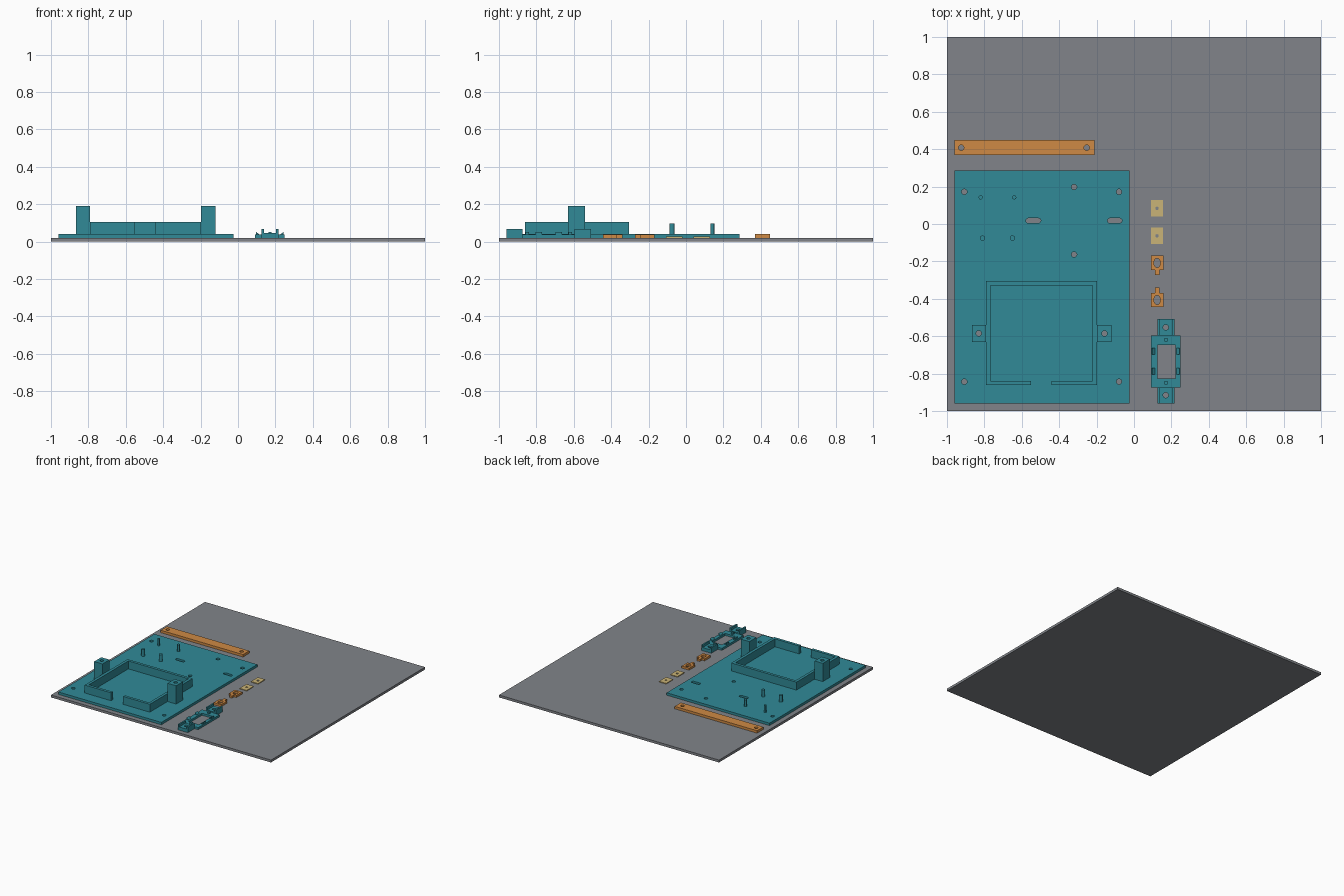
import bpy, bmesh, math

if "Cube" in bpy.data.objects:
    bpy.data.objects.remove(bpy.data.objects["Cube"])


def material(name, rgb):
    m = bpy.data.materials.new(name)
    m.diffuse_color = (*[(c / 255) ** 2.2 for c in rgb], 1)
    m.use_nodes = True
    m.node_tree.nodes["Principled BSDF"].inputs["Base Color"].default_value = m.diffuse_color
    return m


GREY = material("bed grey", (128, 131, 136))
TEAL = material("teal plastic", (52, 137, 150))
ORANGE = material("orange plastic", (205, 137, 70))
TAN = material("tan plastic", (200, 178, 118))


def rect(x0, x1, y0, y1):
    return [(x0, y0), (x1, y0), (x1, y1), (x0, y1)]


def oval(x, y, rx=0.0145, ry=None, n=20):
    ry = ry or rx
    return [(x + rx * math.cos(math.tau * i / n), y + ry * math.sin(math.tau * i / n))
            for i in range(n)]


def slot(x0, x1, y, r):
    """Rounded slot outline along x."""
    right = [(x1 - r + r * math.cos(a), y + r * math.sin(a))
             for a in [math.pi * (i / 8 - 0.5) for i in range(9)]]
    return right + [(x0 + x1 - px, 2 * y - py) for px, py in right]


def slab(name, mat, z0, z1, outline, holes=()):
    """Extrude a flat outline with through holes from z0 to z1."""
    cu = bpy.data.curves.new(name, 'CURVE')
    cu.dimensions = '2D'
    cu.fill_mode = 'BOTH'
    cu.extrude = (z1 - z0) / 2
    for loop in [outline, *holes]:
        sp = cu.splines.new('POLY')
        sp.points.add(len(loop) - 1)
        for p, (x, y) in zip(sp.points, loop):
            p.co = (x, y, 0, 1)
        sp.use_cyclic_u = True
    tmp = bpy.data.objects.new(name + "_outline", cu)
    bpy.context.collection.objects.link(tmp)
    dg = bpy.context.evaluated_depsgraph_get()
    me = bpy.data.meshes.new_from_object(tmp.evaluated_get(dg))
    bpy.data.objects.remove(tmp)
    bpy.data.curves.remove(cu)
    bm = bmesh.new()
    bm.from_mesh(me)
    bmesh.ops.remove_doubles(bm, verts=bm.verts, dist=1e-5)
    bmesh.ops.translate(bm, verts=bm.verts, vec=(0, 0, (z0 + z1) / 2))
    bmesh.ops.recalc_face_normals(bm, faces=bm.faces)
    for f in bm.faces:
        f.smooth = False
    bm.to_mesh(me)
    bm.free()
    me.name = name
    me.materials.clear()
    me.materials.append(mat)
    ob = bpy.data.objects.new(name, me)
    bpy.context.collection.objects.link(ob)
    return ob


BED, DECK = 0.02, 0.04

# Print bed
slab("print_bed", GREY, 0, BED, rect(-1, 1, -1, 1))

# Base board with screw holes, cable slots and post bores
posts = [(-0.865, -0.79, -0.83), (-0.198, -0.12, -0.158)]
screws = [(-0.907, 0.172), (-0.08, 0.172), (-0.32, 0.198), (-0.32, -0.163),
          (-0.907, -0.843), (-0.08, -0.843)]
holes = [oval(x, y) for x, y in screws]
holes += [oval(c, -0.585) for _, _, c in posts]
holes += [slot(-0.578, -0.498, 0.018, 0.013), slot(-0.142, -0.064, 0.018, 0.013)]
slab("base_board", TEAL, BED, DECK, rect(-0.96, -0.025, -0.96, 0.287), holes)

# Battery tray wall, open at the front
X0, X1, Y0, Y1, T = -0.79, -0.198, -0.862, -0.305, 0.023
slab("tray_wall", TEAL, DECK, 0.105,
     [(-0.55, Y0), (X0, Y0), (X0, Y1), (X1, Y1), (X1, Y0), (-0.44, Y0),
      (-0.44, Y0 + T), (X1 - T, Y0 + T), (X1 - T, Y1 - T), (X0 + T, Y1 - T),
      (X0 + T, Y0 + T), (-0.55, Y0 + T)])

# Bored posts beside the tray
for side, (a, b, c) in zip(("left", "right"), posts):
    slab(side + "_post", TEAL, DECK, 0.19, rect(a, b, -0.632, -0.54), [oval(c, -0.585)])

# Standoff pegs
for i, (x, y, r) in enumerate([(-0.82, 0.142, 0.011), (-0.64, 0.142, 0.011),
                               (-0.81, -0.075, 0.014), (-0.65, -0.075, 0.014)]):
    slab(f"peg_{i + 1}", TEAL, DECK, 0.096, oval(x, y, r))

# Long drilled strip
slab("drilled_strip", ORANGE, BED, DECK, rect(-0.96, -0.212, 0.368, 0.449),
     [oval(-0.924, 0.408), oval(-0.253, 0.408)])

# Square spacers
for i, y in enumerate((0.084, -0.063)):
    slab(f"spacer_{i + 1}", TAN, BED, 0.026,
         rect(0.09, 0.155, y - 0.045, y + 0.045), [oval(0.123, y, 0.009)])

# Oval-holed lugs, mirrored tongues
for i, (y, s) in enumerate(((-0.208, -1), (-0.406, 1))):
    shape = [(0.09, -0.039), (0.157, -0.039), (0.157, 0.037), (0.136, 0.037),
             (0.136, 0.066), (0.113, 0.066), (0.113, 0.037), (0.09, 0.037)]
    slab(f"lug_{i + 1}", ORANGE, BED, 0.037, [(x, y + s * v) for x, v in shape],
         [oval(0.1235, y, 0.017, 0.025)])

# Servo bracket body
CX, CY = 0.17, -0.734
slab("bracket_body", TEAL, BED, 0.037, rect(0.09, 0.249, -0.873, -0.595),
     [rect(0.126, 0.221, -0.825, -0.648)])

for s, end in ((1, "back"), (-1, "front")):
    ya, yb = sorted((CY + s * 0.139, CY + s * 0.226))
    # End tab with screw hole and side walls
    slab(end + "_tab", TEAL, BED, 0.046, rect(0.126, 0.216, ya, yb),
         [oval(CX, CY + s * 0.181)])
    for side, xa in (("left", 0.126), ("right", 0.204)):
        slab(f"{end}_{side}_tab_wall", TEAL, 0.046, 0.066, rect(xa, xa + 0.012, ya, yb))
    # Small stop on the body
    ym = CY + s * 0.115
    slab(end + "_stop", TEAL, 0.037, 0.05, rect(CX - 0.008, CX + 0.008, ym - 0.01, ym + 0.01))
    # Wedge clips, sloping down towards the window
    for t, side in ((-1, "left"), (1, "right")):
        xo, yc = CX + t * 0.074, CY + s * 0.054
        xi = xo - t * 0.017
        ob = slab(f"{end}_{side}_clip", TEAL, 0.037, 0.052,
                  rect(min(xi, xo), max(xi, xo), yc - 0.017, yc + 0.017))
        for v in ob.data.vertices:
            if v.co.z > 0.045 and abs(v.co.x - xi) < 0.002:
                v.co.z = 0.039
